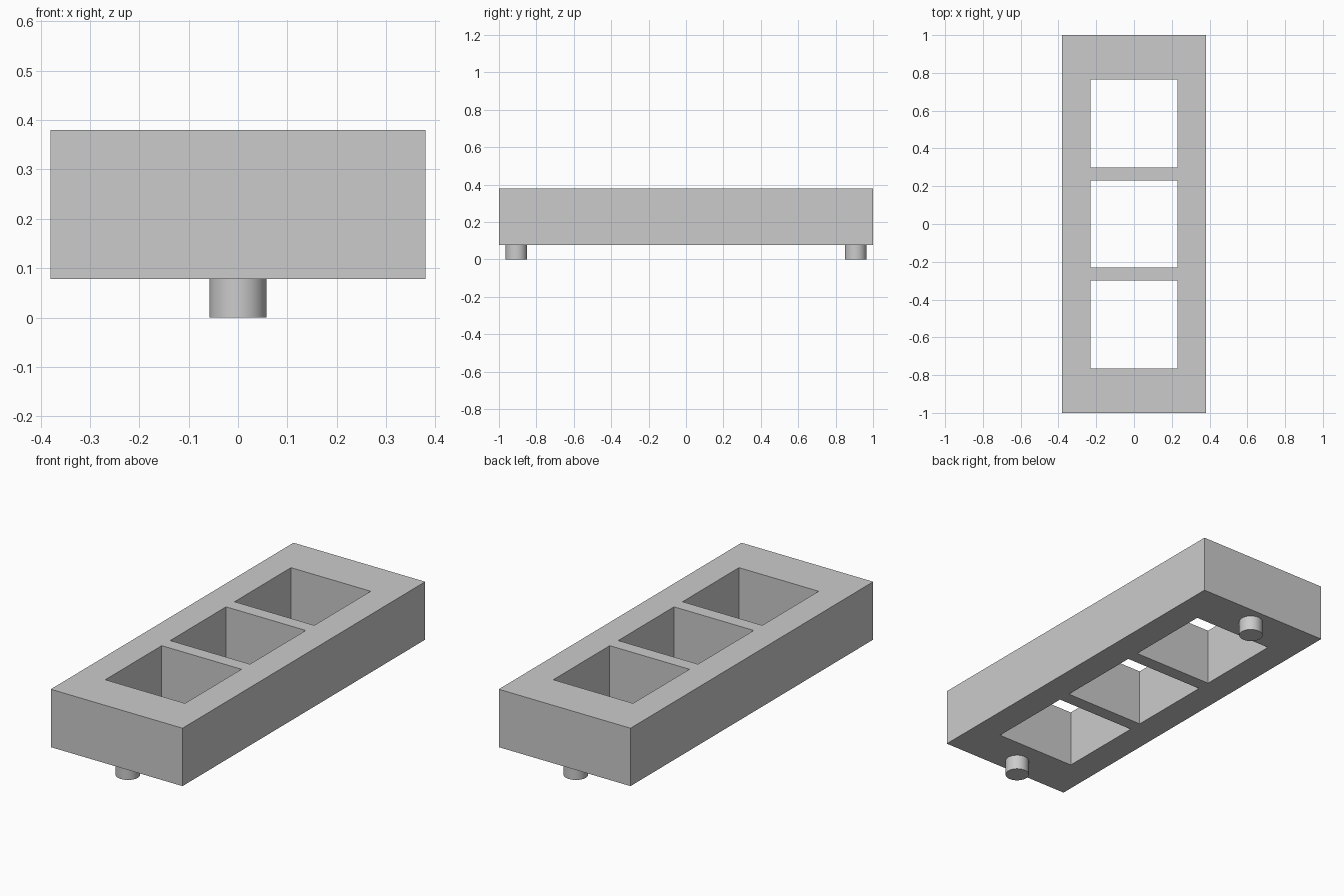
import bpy
import bmesh

if "Cube" in bpy.data.objects:
    bpy.data.objects.remove(bpy.data.objects["Cube"], do_unlink=True)

BASE_Z, TOP_Z = 0.078, 0.38
X_CUTS = [-0.38, -0.23, 0.23, 0.38]
Y_CUTS = [-1, -0.765, -0.3, -0.23, 0.23, 0.3, 0.765, 1]
PEG_RADIUS, PEG_Y = 0.058, 0.907

# One plain grey for everything
grey = bpy.data.materials.new("plain_grey")
grey.use_nodes = True
colour = (0.6, 0.6, 0.6, 1)
grey.diffuse_color = colour
grey.node_tree.nodes["Principled BSDF"].inputs["Base Color"].default_value = colour


def add_object(name, bm):
    mesh = bpy.data.meshes.new(name)
    bm.to_mesh(mesh)
    bm.free()
    mesh.materials.append(grey)
    obj = bpy.data.objects.new(name, mesh)
    bpy.context.collection.objects.link(obj)
    return obj


# Block: a plan of cells with three square openings, raised to full height
bm = bmesh.new()
grid = [[bm.verts.new((x, y, BASE_Z)) for y in Y_CUTS] for x in X_CUTS]
for i in range(len(X_CUTS) - 1):
    for j in range(len(Y_CUTS) - 1):
        if i == 1 and j % 2 == 1:
            continue
        bm.faces.new((grid[i][j], grid[i + 1][j], grid[i + 1][j + 1], grid[i][j + 1]))
plan = bm.faces[:]
raised = bmesh.ops.extrude_face_region(bm, geom=plan, use_keep_orig=True)
top_verts = [g for g in raised["geom"] if isinstance(g, bmesh.types.BMVert)]
bmesh.ops.translate(bm, verts=top_verts, vec=(0, 0, TOP_Z - BASE_Z))
bmesh.ops.recalc_face_normals(bm, faces=bm.faces[:])
add_object("block_with_openings", bm)

# Round locating pegs under each end
for name, y in (("front_peg", -PEG_Y), ("back_peg", PEG_Y)):
    bm = bmesh.new()
    bmesh.ops.create_cone(bm, cap_ends=True, segments=48, radius1=PEG_RADIUS,
                          radius2=PEG_RADIUS, depth=BASE_Z)
    bmesh.ops.translate(bm, verts=bm.verts[:], vec=(0, y, BASE_Z / 2))
    for face in bm.faces:
        face.smooth = len(face.verts) == 4
    for edge in bm.edges:
        edge.smooth = all(f.smooth for f in edge.link_faces)
    add_object(name, bm)
